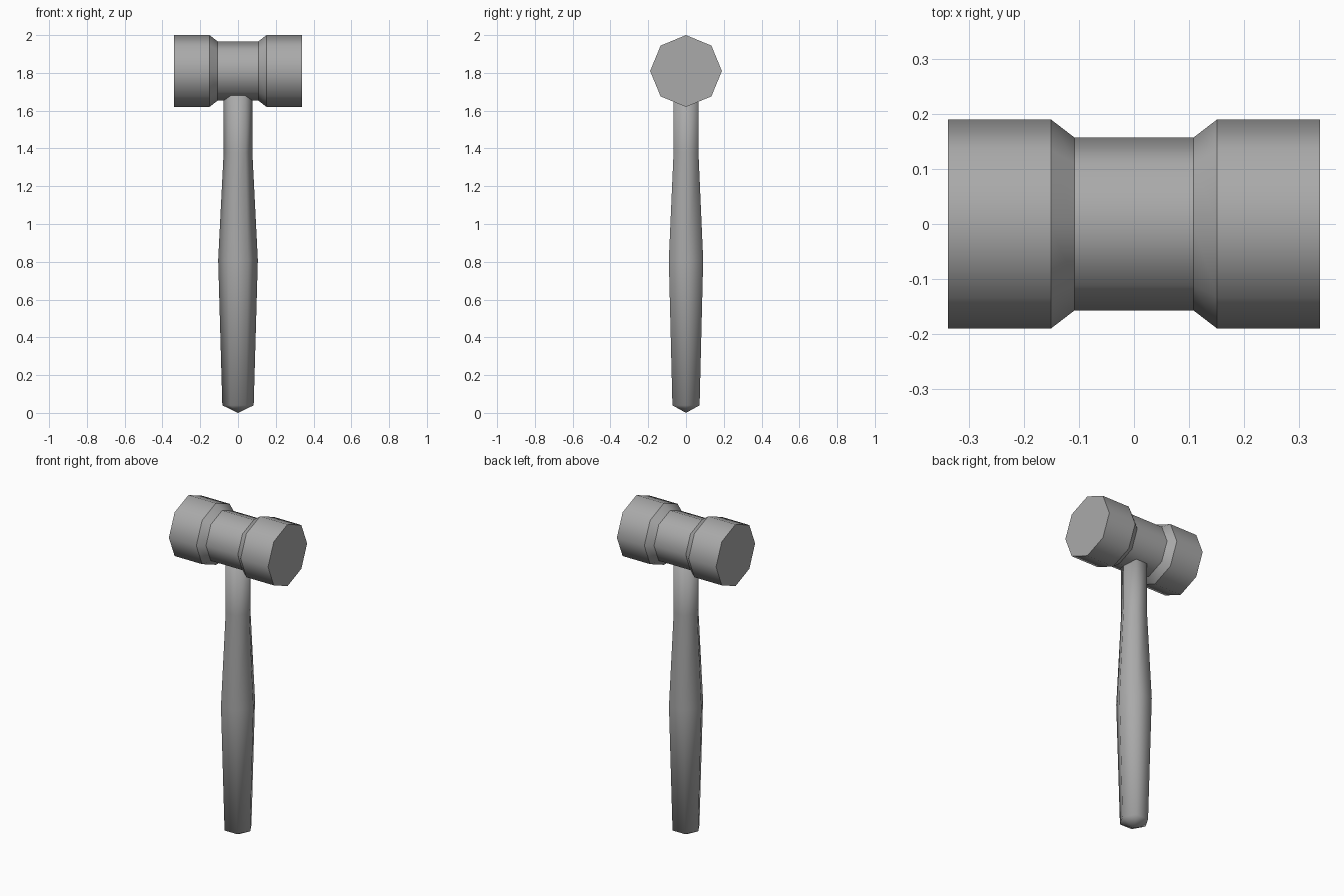
import bpy
import bmesh
from math import cos, sin, tau, pi
from mathutils import Matrix

default = bpy.data.objects.get("Cube")
if default:
    bpy.data.objects.remove(default, do_unlink=True)

grey = bpy.data.materials.new("plain grey")
grey.use_nodes = True
colour = (0.4, 0.4, 0.4, 1)
grey.diffuse_color = colour
grey.node_tree.nodes["Principled BSDF"].inputs["Base Color"].default_value = colour


def turned(name, profile, sides, matrix, sharp_rings=False):
    """Turn (radius, height) points around z; a zero radius makes a tip."""
    bm = bmesh.new()
    rings = []
    for r, z in profile:
        count = sides if r > 0 else 1
        rings.append([bm.verts.new((r * cos(tau * i / sides), r * sin(tau * i / sides), z))
                      for i in range(count)])
    for low, high in zip(rings, rings[1:]):
        for i in range(sides):
            j = (i + 1) % sides
            corners = [low[i], low[j], high[j], high[i]] if len(low) > 1 \
                else [low[0], high[j], high[i]]
            bm.faces.new(corners)
    for ring in (rings[0], rings[-1]):
        if len(ring) > 1:
            bm.faces.new(ring)
    bmesh.ops.recalc_face_normals(bm, faces=bm.faces)
    for face in bm.faces:
        face.smooth = True
    # Keep the profile corners crisp while the sides shade round
    for edge in bm.edges:
        a, b = edge.verts
        if sharp_rings and abs(a.co.z - b.co.z) < 1e-5:
            edge.smooth = False
    bm.transform(matrix)
    mesh = bpy.data.meshes.new(name)
    bm.to_mesh(mesh)
    bm.free()
    mesh.materials.append(grey)
    obj = bpy.data.objects.new(name, mesh)
    bpy.context.collection.objects.link(obj)
    return obj


# Mallet head: eight-sided, narrowed at the waist, lying along x
half = [(0.157, 0.108), (0.19, 0.151), (0.19, 0.338)]
head_profile = [(r, -x) for r, x in reversed(half)] + half
turned("mallet_head", head_profile, 8,
       Matrix.Translation((0, 0, 1.81)) @ Matrix.Rotation(pi / 2, 4, 'Y'), True)

# Six-sided handle, swelling at the grip and pointed at the butt
turned("handle", [(0, 0), (0.083, 0.04), (0.105, 0.81), (0.076, 1.38), (0.076, 1.75)],
       6, Matrix.Identity(4))
